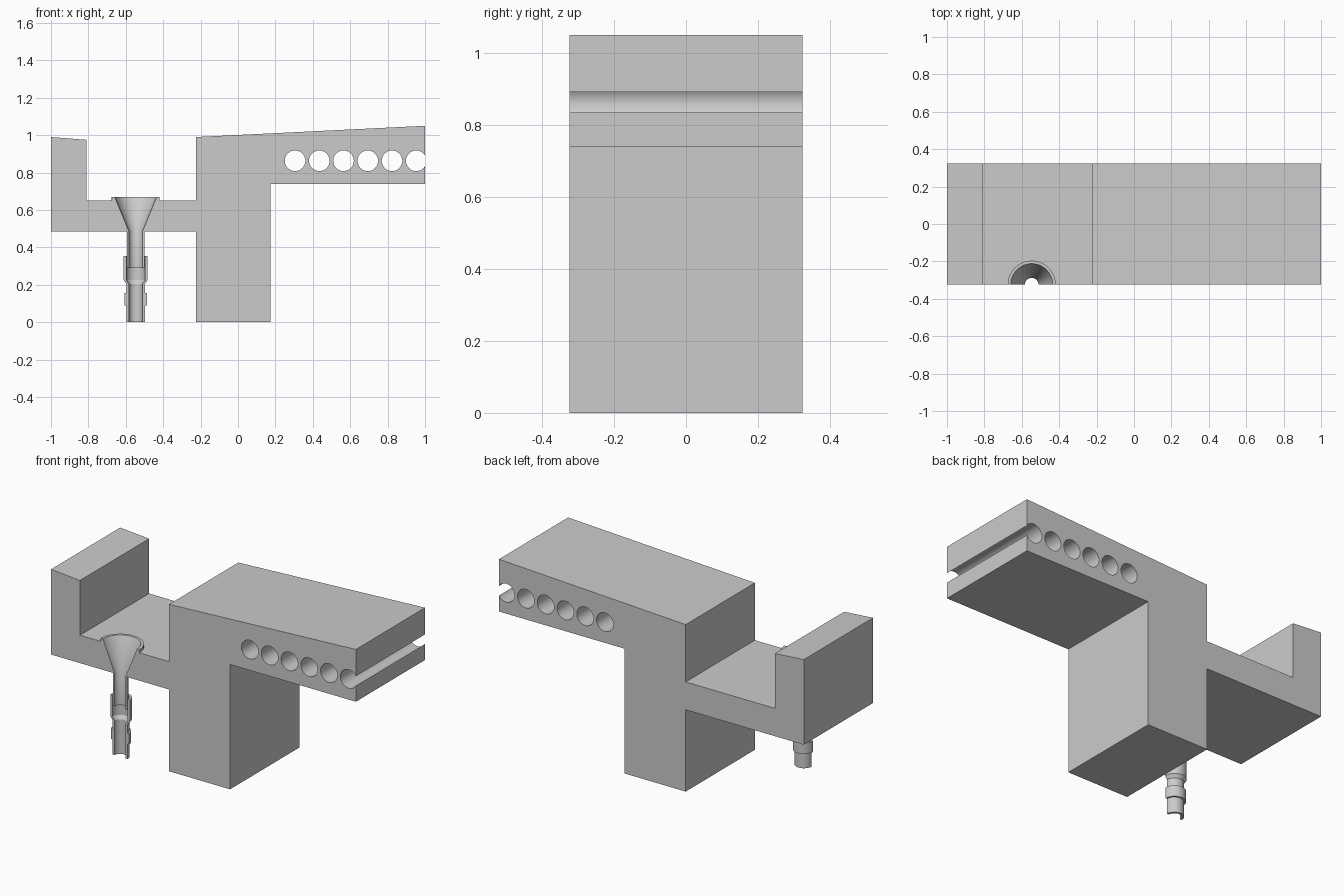
import bpy, bmesh, math

if "Cube" in bpy.data.objects:
    bpy.data.objects.remove(bpy.data.objects["Cube"])

HALF = 0.324                 # half depth of the block
DRAIN_X = -0.547             # drain axis, lying on the cut front plane

grey = bpy.data.materials.new("light_grey")
grey.diffuse_color = (0.6, 0.6, 0.6, 1)
grey.use_nodes = True
grey.node_tree.nodes["Principled BSDF"].inputs["Base Color"].default_value = grey.diffuse_color


def finish(name, bm):
    bmesh.ops.recalc_face_normals(bm, faces=bm.faces)
    me = bpy.data.meshes.new(name)
    bm.to_mesh(me)
    bm.free()
    me.materials.append(grey)
    ob = bpy.data.objects.new(name, me)
    bpy.context.collection.objects.link(ob)
    return ob


def prism(name, outline, y0, y1):
    """Extrude an xz outline along y."""
    bm = bmesh.new()
    a = [bm.verts.new((x, y0, z)) for x, z in outline]
    b = [bm.verts.new((x, y1, z)) for x, z in outline]
    bm.faces.new(a)
    bm.faces.new(b[::-1])
    n = len(a)
    for i in range(n):
        j = (i + 1) % n
        bm.faces.new((a[i], b[i], b[j], a[j]))
    return finish(name, bm)


def half_turned(name, section, steps=32):
    """Turn a closed (radius, z) section through the back half circle, with flat cut faces."""
    bm = bmesh.new()
    rings = []
    for k in range(steps + 1):
        t = math.pi * k / steps
        rings.append([bm.verts.new((DRAIN_X + r * math.cos(t), -HALF + r * math.sin(t), z))
                      for r, z in section])
    n = len(section)
    for p, q in zip(rings, rings[1:]):
        for i in range(n):
            j = (i + 1) % n
            bm.faces.new((p[i], q[i], q[j], p[j]))
    bm.faces.new(rings[0])
    bm.faces.new(rings[-1][::-1])
    return finish(name, bm)


def select(ob):
    bpy.ops.object.select_all(action='DESELECT')
    ob.select_set(True)
    bpy.context.view_layer.objects.active = ob


def cut(target, cutter):
    mod = target.modifiers.new("cut", 'BOOLEAN')
    mod.operation = 'DIFFERENCE'
    mod.solver = 'EXACT'
    mod.object = cutter
    cutter.hide_render = True
    select(target)
    bpy.ops.object.modifier_apply(modifier=mod.name)
    bpy.data.objects.remove(cutter)


# Block: end wall, gutter floor, pillar and cantilevered slab
block = prism("gutter_and_slab", [
    (-1, 0.485), (-0.225, 0.485), (-0.225, 0), (0.175, 0), (0.175, 0.74),
    (1, 0.74), (1, 1.05), (-0.225, 0.99), (-0.225, 0.65), (-0.81, 0.65),
    (-0.81, 0.975), (-1, 0.99)], -HALF, HALF)

# Row of round hollow cores, the last one open at the slab end
for i in range(6):
    cx = 0.305 + 0.1296 * i
    circle = [(cx + 0.055 * math.cos(2 * math.pi * k / 48),
               0.863 + 0.055 * math.sin(2 * math.pi * k / 48)) for k in range(48)]
    cut(block, prism("core_cutter", circle, -0.5, 0.5))

# Conical opening for the drain
bm = bmesh.new()
bmesh.ops.create_cone(bm, cap_ends=True, segments=64, radius1=0.036, radius2=0.116, depth=0.2)
bmesh.ops.translate(bm, verts=bm.verts, vec=(DRAIN_X, -HALF, 0.575))
cut(block, finish("drain_cutter", bm))

# Funnel with rim and upper pipe
funnel = half_turned("drain_funnel", [
    (0.112, 0.67), (0.128, 0.67), (0.128, 0.65), (0.118, 0.65), (0.046, 0.485),
    (0.046, 0.29), (0.036, 0.29), (0.036, 0.485)])

# Socket fitting and lower pipe
pipe = half_turned("drain_pipe", [
    (0.05, 0.353), (0.064, 0.353), (0.064, 0.225), (0.05, 0.205), (0.05, 0),
    (0.037, 0), (0.037, 0.205), (0.05, 0.225)])

# Lower collar
collar = half_turned("pipe_collar", [(0.049, 0.155), (0.06, 0.155), (0.06, 0.09), (0.049, 0.09)])

for ob in (block, funnel, pipe, collar):
    select(ob)
    bpy.ops.object.shade_smooth_by_angle(angle=math.radians(25))
